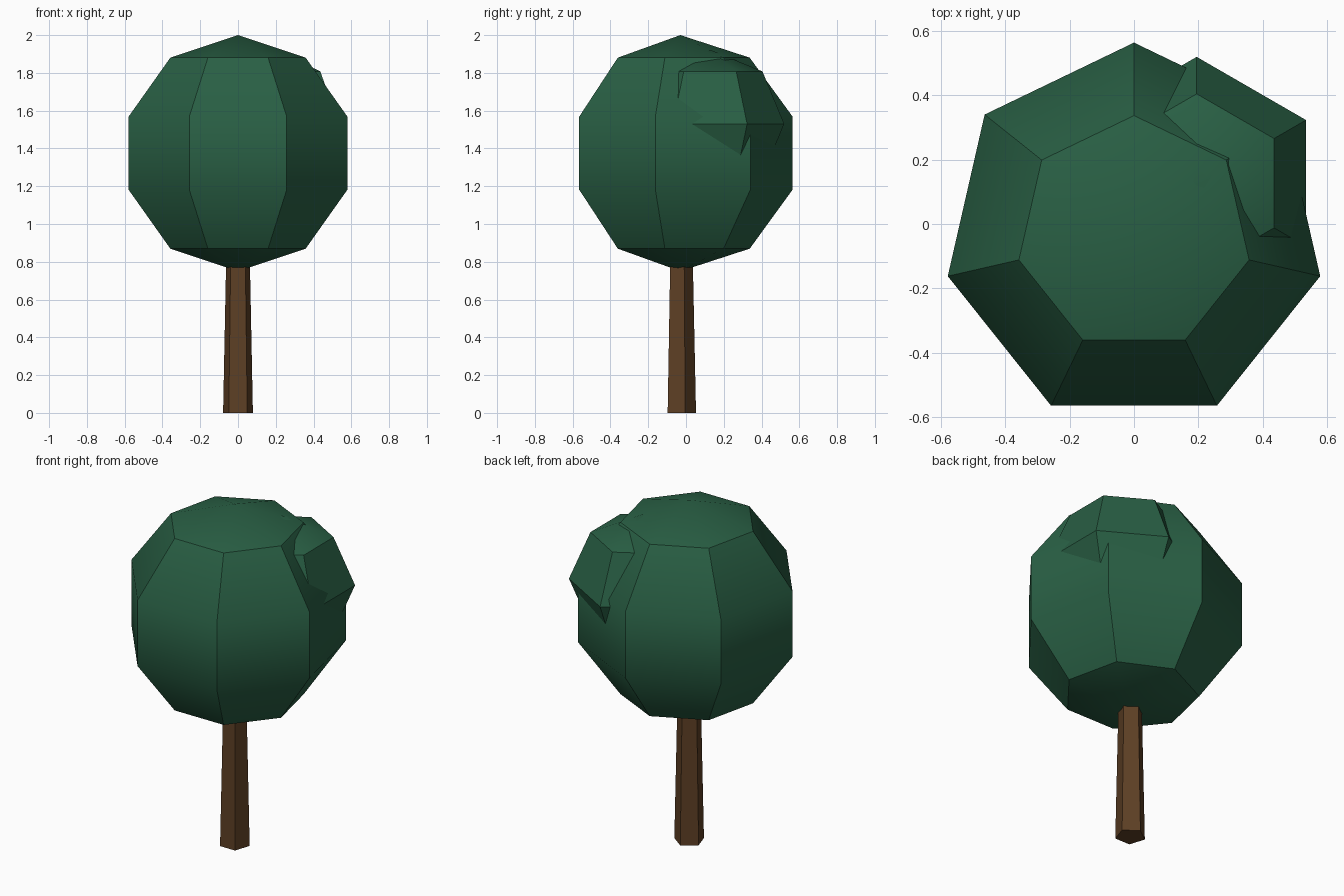
import bpy
from math import radians

if "Cube" in bpy.data.objects:
    bpy.data.objects.remove(bpy.data.objects["Cube"])

Y = -0.03  # shared centre line of trunk and crown


def material(name, rgb):
    m = bpy.data.materials.new(name)
    m.diffuse_color = (*rgb, 1)
    m.use_nodes = True
    m.node_tree.nodes["Principled BSDF"].inputs["Base Color"].default_value = m.diffuse_color
    return m


def finish(name, mat):
    ob = bpy.context.object
    ob.name = name
    ob.data.materials.append(mat)
    # put one corner on the +y axis
    return ob


def aim_corner_back(ob):
    # turn the mesh so one corner points to +y
    far = max((v.co for v in ob.data.vertices),
              key=lambda c: round(c.x ** 2 + c.y ** 2, 4))
    from math import atan2, pi
    ob.rotation_euler.z = pi / 2 - atan2(far.y, far.x)


def foliage(name, sides, rings, radius, loc):
    bpy.ops.mesh.primitive_uv_sphere_add(segments=sides, ring_count=rings,
                                         radius=radius, location=loc)
    ob = finish(name, green)
    aim_corner_back(ob)
    bpy.ops.object.shade_smooth_by_angle(angle=radians(35))


green = material("leaf_green", (0.022, 0.115, 0.058))
brown = material("bark_brown", (0.11, 0.05, 0.018))

# trunk: tapered five-sided post running up into the crown
H = 0.95
bpy.ops.mesh.primitive_cone_add(vertices=5, radius1=0.083, radius2=0.063,
                                depth=H, location=(0, Y, H / 2))
aim_corner_back(finish("trunk", brown))

# crown: big seven-sided ball and a small six-sided clump set into it
foliage("crown", 7, 5, 0.625, (0, Y, 1.375))
foliage("side_clump", 6, 4, 0.393, (0.195, 0.127, 1.53))
